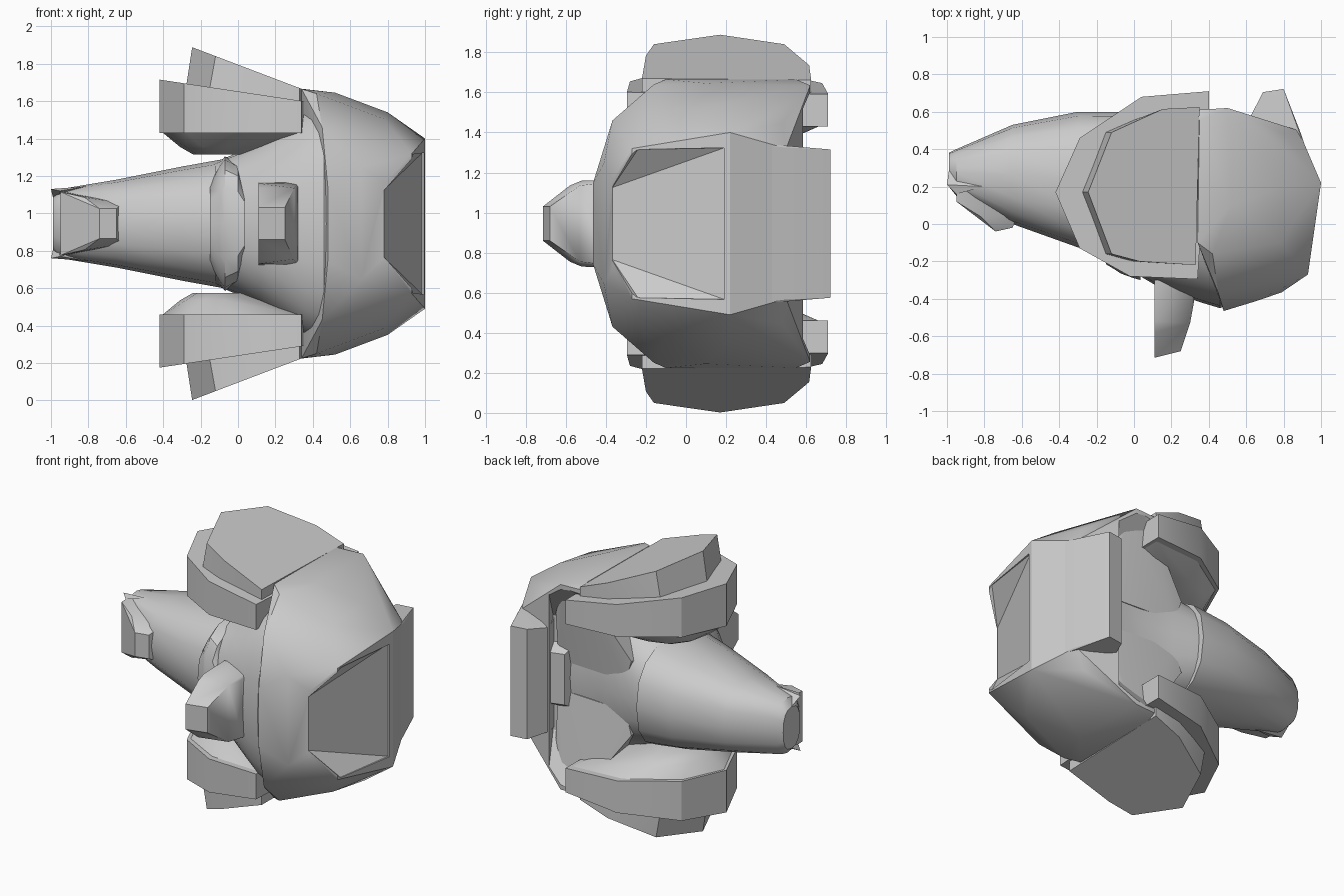
import bpy, bmesh, math

if "Cube" in bpy.data.objects:
    bpy.data.objects.remove(bpy.data.objects["Cube"])

MID = 0.945  # height of the symmetry plane; all z values below are relative to it


def finish(name, bm, angle=30):
    bmesh.ops.recalc_face_normals(bm, faces=bm.faces)
    me = bpy.data.meshes.new(name)
    bm.to_mesh(me)
    bm.free()
    ob = bpy.data.objects.new(name, me)
    ob.location.z = MID
    bpy.context.collection.objects.link(ob)
    bpy.ops.object.select_all(action='DESELECT')
    bpy.context.view_layer.objects.active = ob
    ob.select_set(True)
    if angle:
        bpy.ops.object.shade_smooth_by_angle(angle=math.radians(angle))
    return ob


def hull(name, pts, both=False, angle=30):
    """Convex block from points; both=True adds the points mirrored in z."""
    bm = bmesh.new()
    for x, y, z in pts:
        bm.verts.new((x, y, z))
        if both and z:
            bm.verts.new((x, y, -z))
    res = bmesh.ops.convex_hull(bm, input=bm.verts)
    junk = {v for v in res['geom_interior'] + res['geom_unused']
            if isinstance(v, bmesh.types.BMVert)}
    bmesh.ops.delete(bm, geom=list(junk), context='VERTS')
    bmesh.ops.dissolve_limit(bm, angle_limit=math.radians(2), verts=bm.verts, edges=bm.edges)
    return finish(name, bm, angle)


def loft(name, sections, n=16, power=0.85):
    """Skin of rounded cross-sections (x, y_min, y_max, half_height)."""
    bm = bmesh.new()
    rings = []
    for x, y0, y1, hz in sections:
        ring = []
        for i in range(n):
            a = 2 * math.pi * i / n
            c, s = math.cos(a), math.sin(a)
            c = math.copysign(abs(c) ** power, c)
            s = math.copysign(abs(s) ** power, s)
            ring.append(bm.verts.new((x, (y0 + y1) / 2 + c * (y1 - y0) / 2, s * hz)))
        rings.append(ring)
    for a, b in zip(rings, rings[1:]):
        for i in range(n):
            bm.faces.new((a[i], a[(i + 1) % n], b[(i + 1) % n], b[i]))
    bm.faces.new(rings[0])
    bm.faces.new(rings[-1])
    return finish(name, bm, 35)


def mirror(ob):
    m = ob.modifiers.new("mirror", 'MIRROR')
    m.use_axis = (False, False, True)


def cut(ob, cutter):
    m = ob.modifiers.new("cut", 'BOOLEAN')
    m.operation = 'DIFFERENCE'
    m.solver = 'EXACT'
    m.object = cutter
    cutter.hide_render = True
    cutter.hide_viewport = True
    cutter.display_type = 'WIRE'


# Big faceted shell on the right
shell = hull("main_shell", [
    (.34, -.10, .72), (.35, .55, .72), (.34, .61, .69), (.50, .62, .69),
    (.42, -.16, .695), (.45, -.367, .515), (.48, -.465, .20), (.52, .10, .70),
    (.80, .20, .595), (.78, -.10, .56), (.80, .48, .50), (.66, -.41, .30),
    (.79, -.365, .22), (.93, -.27, .375), (1.0, .22, .455), (.88, .50, .375)], both=True)

# Recessed panel on the end, and the open waist at the back
cut(shell, hull("panel_cutter", [
    (.78, -.367, .18), (.985, .19, .378), (.93, -.24, .37), (1.1, -.6, .2),
    (1.2, .19, .385)], both=True, angle=0))
cut(shell, hull("waist_cutter", [
    (.1, .40, .40), (.66, .47, .385), (.1, .70, .77), (.56, .70, .77)], both=True, angle=0))

# Waist core joining shell and snout, with a flaring back surface up to the shell rim
loft("waist_core", [(-.12, -.20, .57, .33), (0, -.26, .55, .38), (.12, -.33, .52, .44),
                    (.24, -.38, .50, .52), (.36, -.42, .485, .61), (.46, -.45, .48, .65),
                    (.60, -.38, .48, .60)], n=24, power=.8)
mirror(hull("waist_flare", [(.05, .15, .20), (.05, .51, .25), (.22, .48, .48), (.34, .52, .60),
                            (.36, .58, .68), (.52, .57, .64), (.62, .50, .42), (.62, .47, .1),
                            (.40, .1, .66), (.40, .1, .1), (.1, .50, .1)]))

# Collar and tapering snout
loft("collar", [(-.15, -.215, .40, .22), (-.10, -.245, .42, .32), (-.07, -.265, .42, .36),
                (.0, -.29, .40, .32), (.035, -.30, .40, .22)], power=.65)
loft("snout", [(-.99, .20, .38, .14), (-.95, .15, .40, .185), (-.65, 0, .53, .235),
               (-.30, -.125, .60, .305), (-.05, -.19, .60, .35)], power=.8)
hull("snout_lip", [(-.95, .12, .17), (-.95, .25, .175), (-.82, .04, .14), (-.74, -.04, .08),
                   (-.65, -.02, .08), (-.62, .05, .11)], both=True)
for side, s in (("upper", 1), ("lower", -1)):
    hull("snout_prong_" + side, [(-1.0, .21, s * .185), (-.95, .16, s * .175), (-.98, .36, s * .10),
                                 (-.93, .24, s * .15), (-.8, .2, s * .2)])

# Inner side pads, sloping slabs
rim = [(-.42, .17), (-.29, .46), (.04, .68), (.40, .71), (.40, .60),
       (.34, -.20), (.34, -.295), (-.02, -.28), (-.29, -.13)]
pad = [(x, y, .485) for x, y in rim] + [(x, y, .77 - .15 * (x + .42)) for x, y in rim]
mirror(hull("inner_pad", pad))

# Rounded hub beneath each pad
hub = [(.02 + (x - .02) * .97, .19 + (y - .19) * .93, .49) for x, y in rim]
hub += [(-.07 + r * math.cos(a), .18 + 1.3 * r * math.sin(a), z)
        for r, z in ((.17, .37), (.24, .41)) for a in [i * math.pi / 6 for i in range(12)]]
mirror(hull("pad_hub", hub, angle=40))

# Outer tilted pads
cap = [(-.245, .17), (-.12, .49), (.155, .615), (.35, .625), (.33, -.22), (.03, -.20), (-.12, -.16)]
outer = [(x, y, .943 - .38 * (x + .245)) for x, y in cap]
outer += [(x - .05 if x < .1 else x, y, .62) for x, y in cap]
mirror(hull("outer_pad", outer))

# Front nozzle
hull("front_nozzle", [(.11, -.30, .22), (.11, -.52, .215), (.11, -.715, .085), (.25, -.68, .085),
                      (.30, -.53, .19), (.32, -.42, .19), (.32, -.30, .22), (.11, -.58, .19)],
     both=True, angle=50)

# Back plate with a block behind it
hull("back_plate", [(.62, .57, .35), (.69, .705, .37), (.80, .722, .37), (.89, .49, .38),
                    (.97, .25, .41), (.66, .45, .37)], both=True)
hull("back_block", [(.50, .40, .24), (.54, .52, .17), (.68, .56, .17), (.70, .40, .24)], both=True)
